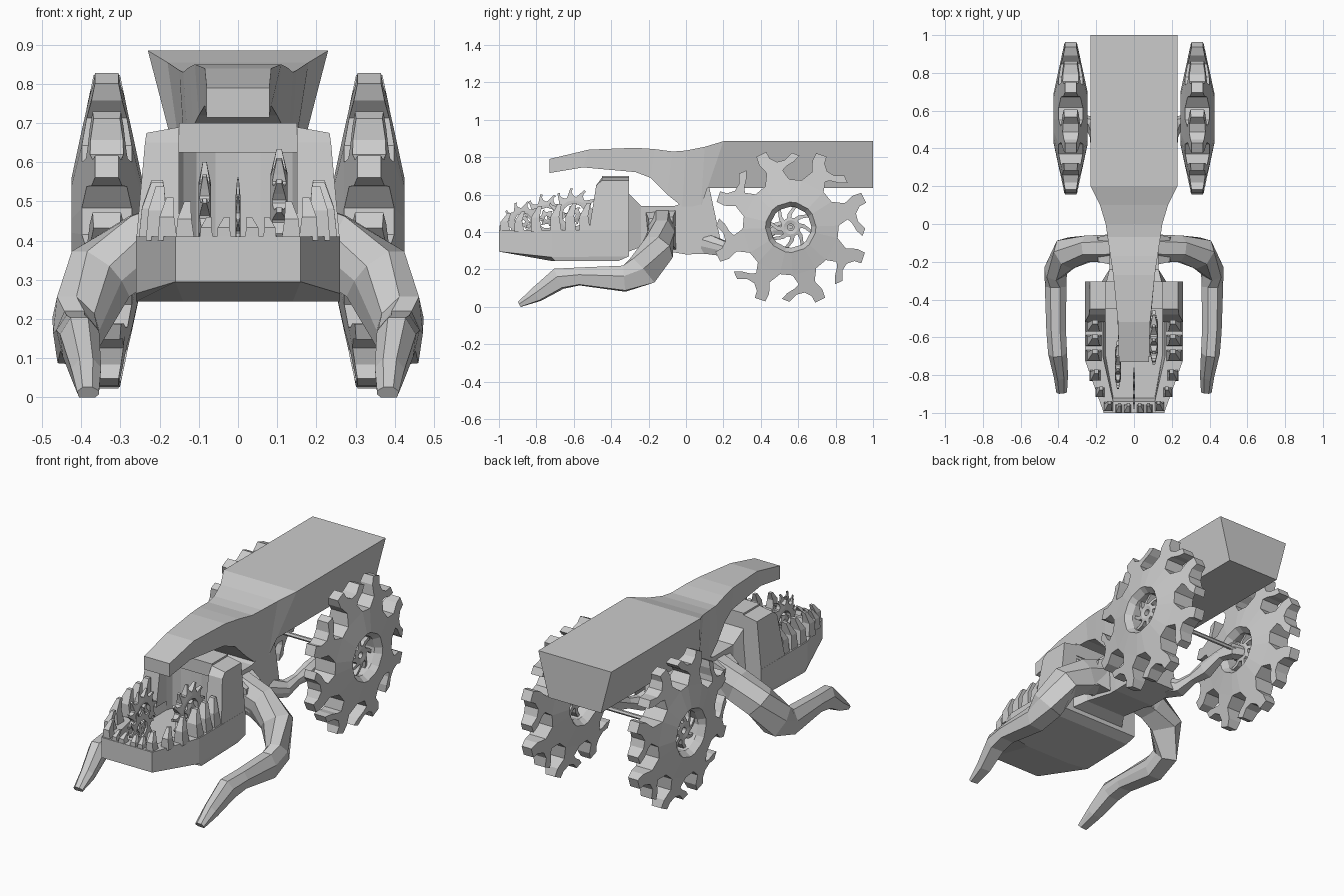
import bpy, bmesh
from math import cos, sin, radians, pi
from mathutils import Vector

if "Cube" in bpy.data.objects:
    bpy.data.objects.remove(bpy.data.objects["Cube"])


def finish(name, bm, mirror=False):
    bmesh.ops.recalc_face_normals(bm, faces=bm.faces)
    me = bpy.data.meshes.new(name)
    bm.to_mesh(me)
    bm.free()
    ob = bpy.data.objects.new(name, me)
    bpy.context.collection.objects.link(ob)
    if mirror:
        ob.modifiers.new("Mirror", 'MIRROR').use_mirror_merge = False
    return ob


def loft(bm, rings):
    """Skin a list of equal-length point rings and cap both ends."""
    vr = [[bm.verts.new(p) for p in r] for r in rings]
    n = len(vr[0])
    for a, b in zip(vr, vr[1:]):
        for i in range(n):
            j = (i + 1) % n
            bm.faces.new((a[i], a[j], b[j], b[i]))
    bm.faces.new(vr[0])
    bm.faces.new(vr[-1])


def section(yt, yb, ht, hb, zb, zt):
    return [(-hb, yb, zb), (hb, yb, zb), (ht, yt, zt), (-ht, yt, zt)]


def limb(bm, nodes):
    """Seven-sided tube along nodes of (centre, half width, half height)."""
    pts = [Vector(n[0]) for n in nodes]
    rings = []
    for i, (c, w, h) in enumerate(nodes):
        t = (pts[min(i + 1, len(pts) - 1)] - pts[max(i - 1, 0)]).normalized()
        side = t.cross(Vector((0, 0, 1))).normalized()
        up = side.cross(t)
        ring = []
        for a, b in ((1, -.3), (1, .35), (.4, 1), (-.5, 1), (-1, .2), (-.8, -.9), (.7, -1)):
            p = pts[i] + side * a * w + up * b * h
            p.z = max(p.z, 0)
            ring.append(p)
        rings.append(ring)
    loft(bm, rings)


def cog(bm, c, n, R, tooth, hole, hub, w_hole, w_hub, w_tip, phase=0):
    """Toothed wheel in the yz plane, thinning from the hub to the tips."""
    def width(r):
        return w_hub + (w_tip - w_hub) * max(0, min(1, (r - hub) / (R - hub)))

    def ring(r_w, s):
        return [[bm.verts.new((c[0] + s * w, c[1] + r * cos(a), c[2] + r * sin(a)))
                 for a, r, w in t] for t in r_w]
    outline, hubs, holes = [], [], []
    for k in range(n):
        ang = lambda d: radians(phase - k * 360 / n + d * 8 / n)
        outline.append([(ang(d), r * R, width(r * R)) for d, r in tooth])
        ends = [ang(tooth[0][0]), ang(tooth[-1][0])]
        hubs.append([(a, hub, w_hub) for a in ends])
        holes.append([(a, hole, w_hole) for a in ends])
    rims, bores = [], []
    for s in (-1, 1):
        o, h, q = ring(outline, s), ring(hubs, s), ring(holes, s)
        for k in range(n):
            bm.faces.new(o[k])
        ends = [v for t in o for v in (t[0], t[-1])]
        hf, qf = sum(h, []), sum(q, [])
        for i in range(2 * n):
            j = (i + 1) % (2 * n)
            bm.faces.new((ends[i], ends[j], hf[j], hf[i]))
            bm.faces.new((hf[i], hf[j], qf[j], qf[i]))
        rims.append(sum(o, []))
        bores.append(qf)
    for a, b in (rims, bores):
        for i in range(len(a)):
            j = (i + 1) % len(a)
            bm.faces.new((a[i], a[j], b[j], b[i]))


HOOK = [(10, .62), (2, .76), (5, .90), (4, 1.01), (-4, 1.02), (-5, .93), (-10, .86),
        (-17, .87), (-23, .96), (-29, .93), (-25, .85), (-18, .79), (-14, .74), (-20, .62)]
SAW = [(18, .68), (8, .78), (-4, 1), (-12, .98), (-7, .86), (-10, .76), (-20, .68)]

# Upper shell: rear hull, neck skirt and overhanging snout
bm = bmesh.new()
loft(bm, [section(*s) for s in (
    (-.73, -.73, .08, .08, .715, .79), (-.52, -.55, .085, .085, .745, .84),
    (-.27, -.27, .11, .10, .72, .85), (-.17, -.19, .125, .115, .69, .843),
    (-.07, -.10, .14, .125, .60, .83), (0, -.02, .15, .13, .535, .835),
    (.1, .08, .18, .135, .535, .855), (.2, .115, .23, .165, .635, .885),
    (1, 1, .23, .165, .635, .885))])
finish("upper_shell", bm)

# Neck block joining shell, jaw and legs
bm = bmesh.new()
loft(bm, [section(*s) for s in (
    (-.32, -.32, .15, .18, .29, .62), (-.24, -.24, .13, .13, .32, .54),
    (-.06, -.06, .13, .12, .29, .54), (0, 0, .13, .13, .28, .56),
    (.12, .2, .14, .13, .285, .66))])
finish("neck", bm)

# Lower jaw tray with a sunken floor
bm = bmesh.new()


def jaw_ring(pts):
    return [(x, y, z) for x, y, z in pts] + [(-x, y, z) for x, y, z in reversed(pts)]


loft(bm, [jaw_ring(r) for r in (
    ((.14, -.72, .245), (.26, -.7, .245), (.25, -.36, .245)),
    ((.16, -1, .295), (.26, -.72, .265), (.26, -.305, .27)),
    ((.16, -1, .41), (.26, -.72, .41), (.26, -.305, .41)),
    ((.11, -.94, .41), (.165, -.7, .41), (.165, -.34, .41)),
    ((.11, -.92, .35), (.15, -.7, .35), (.15, -.34, .35)))])
finish("lower_jaw", bm)

# Tall cheeks at the back of the jaw
bm = bmesh.new()
cheek = [(-.52, .40), (-.48, .65), (-.45, .69), (-.305, .69), (-.305, .40)]
loft(bm, [[(.15, y, z) for y, z in cheek],
          [(.26 - .09 * (z - .4), y, z - (.015 if z > .68 else 0)) for y, z in cheek]])
finish("jaw_cheek", bm, True)

# Lintel and curved throat wall between the cheeks
bm = bmesh.new()
loft(bm, [[(x, -.45, .625), (x, -.305, .625), (x, -.305, .70), (x, -.45, .70)] for x in (-.15, .15)])
finish("jaw_lintel", bm)
bm = bmesh.new()
arc = [(.15 * cos(pi * i / 8), -.43 + .1 * sin(pi * i / 8)) for i in range(9)]
plan = arc + [(-.15, -.31), (.15, -.31)]
loft(bm, [[(x, y, z) for x, y in plan] for z in (.35, .63)])
finish("throat_wall", bm)

# Curved jaw teeth along the rim
bm = bmesh.new()
for x, y, w, d, h in ((.035, -.975, .02, .022, .05), (.08, -.975, .018, .022, .05),
                      (.135, -.965, .024, .026, .09), (.18, -.89, .025, .026, .10),
                      (.205, -.80, .03, .03, .13), (.212, -.695, .042, .03, .14),
                      (.212, -.615, .042, .03, .145), (.212, -.54, .042, .03, .145)):
    rings = []
    for f, s, back in ((0, 1, 0), (.55, .75, -.006), (1, .35, .02)):
        cx, cy, z = x - back * .3, y + back, .40 + f * (h + .01)
        rings.append([(cx + a * w * s, cy + b * d * s, z) for a, b in ((-1, -1), (1, -1), (1, 1), (-1, 1))])
    loft(bm, rings)
finish("jaw_teeth", bm, True)

# Circular saws inside the jaw
for name, c, n, R, w in (("saw_right", (.105, -.60, .49), 12, .145, .022),
                         ("saw_left", (-.085, -.745, .475), 11, .13, .016),
                         ("saw_middle", (0, -.87, .455), 10, .11, .006)):
    bm = bmesh.new()
    cog(bm, c, n, R, SAW, R * .42, R * .55, w, w, w * .3, 10)
    cog(bm, c, 6, R * .36, SAW, R * .08, R * .16, w, w, w * .6)
    finish(name, bm)

# Front legs
bm = bmesh.new()
limb(bm, [((.10, -.13, .43), .075, .09), ((.24, -.13, .385), .07, .085),
          ((.355, -.155, .315), .085, .08), ((.415, -.235, .19), .058, .09),
          ((.415, -.33, .15), .057, .07), ((.412, -.57, .162), .052, .048),
          ((.405, -.68, .15), .05, .058), ((.388, -.80, .065), .038, .04),
          ((.383, -.89, .012), .028, .016)])
finish("front_leg", bm, True)

# Shoulder plates beside the neck
bm = bmesh.new()
loft(bm, [[(.10, -.2, .33), (.10, -.05, .30), (.10, -.05, .53), (.10, -.22, .52)],
          [(.21, -.19, .34), (.21, -.07, .33), (.19, -.07, .48), (.19, -.2, .47)]])
finish("shoulder", bm, True)

# Hooked rear wheels
C = (.335, .56, .425)
bm = bmesh.new()
cog(bm, C, 8, .415, HOOK, .11, .135, .055, .09, .03, 112)
finish("rear_wheel", bm, True)

# Wheel hubs with slanted spokes
bm = bmesh.new()
SPOKE = [(14, .45), (2, .65), (-18, 1), (-27, 1), (-16, .65), (-12, .45)]
cog(bm, C, 8, .115, SPOKE, .018, .038, .045, .05, .035, 100)
finish("wheel_hub", bm, True)

# Thin axle
bm = bmesh.new()
loft(bm, [[(x, C[1] + .012 * cos(i * pi / 3), C[2] + .012 * sin(i * pi / 3)) for i in range(6)]
          for x in (-.32, .32)])
finish("axle", bm)

# Jointed suspension arms from the neck to the hubs
bm = bmesh.new()
limb(bm, [((.10, .10, .34), .04, .055), ((.15, .21, .31), .04, .04), ((.165, .29, .335), .025, .028),
          ((.19, .37, .365), .035, .045), ((.21, .47, .415), .025, .03), ((.235, .54, .425), .035, .04),
          ((.31, .56, .425), .03, .03)])
finish("suspension_arm", bm, True)
